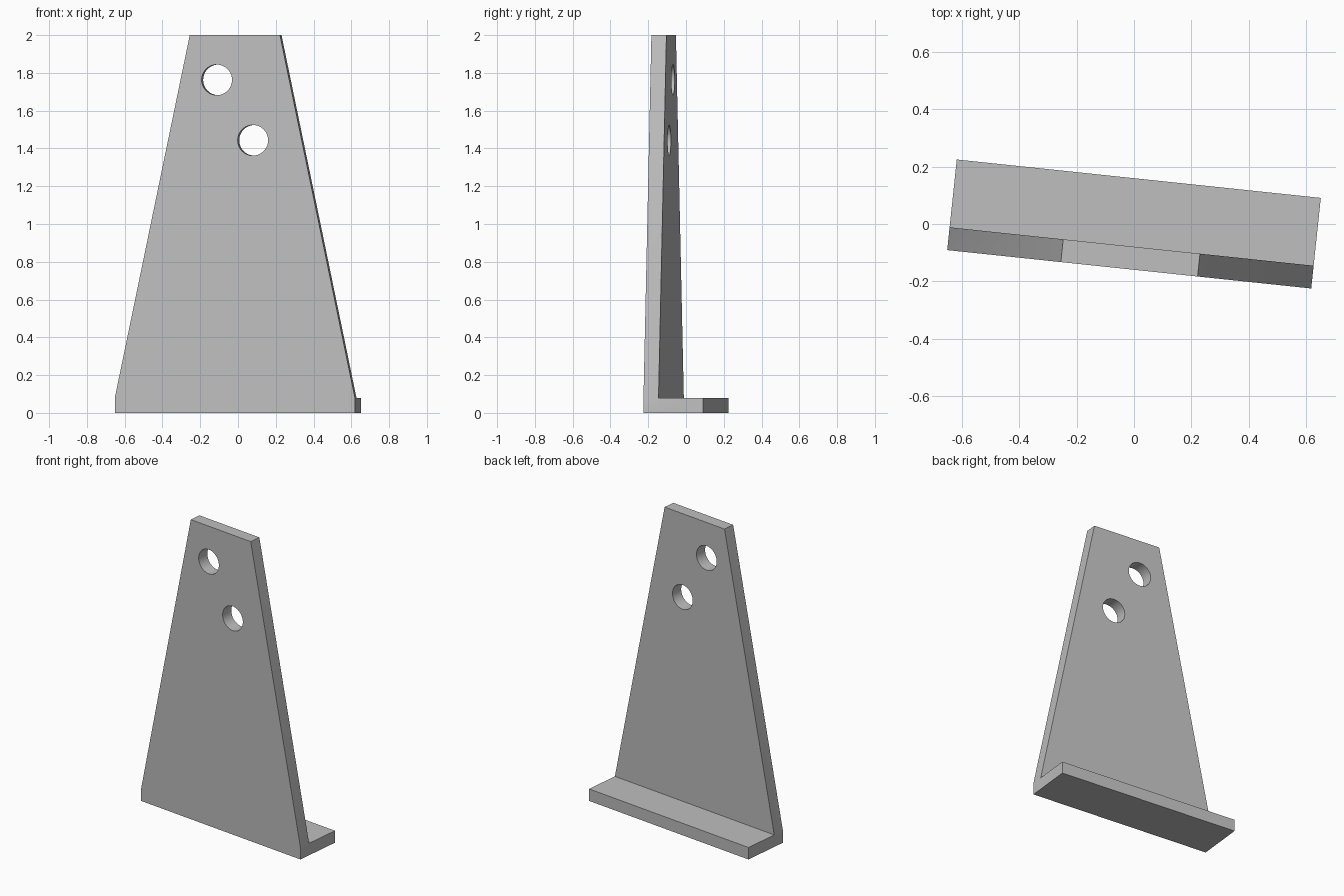
import bpy, bmesh, math
from mathutils import Matrix

cube = bpy.data.objects.get("Cube")
if cube:
    bpy.data.objects.remove(cube, do_unlink=True)

HALF_WIDTH, HALF_DEPTH, THICK, HEIGHT = 0.639, 0.159, 0.08, 2.0
TOP_HALF, HOLE_RADIUS = 0.24, 0.081
TURN = Matrix.Rotation(math.radians(-6.02), 4, "Z")

grey = bpy.data.materials.new("plain grey")
grey.use_nodes = True
colour = (0.52, 0.52, 0.52, 1)
grey.diffuse_color = colour
grey.node_tree.nodes["Principled BSDF"].inputs["Base Color"].default_value = colour


def make_object(name, bm):
    bmesh.ops.recalc_face_normals(bm, faces=bm.faces)
    mesh = bpy.data.meshes.new(name)
    bm.to_mesh(mesh)
    bm.free()
    mesh.materials.append(grey)
    obj = bpy.data.objects.new(name, mesh)
    bpy.context.collection.objects.link(obj)
    return obj


def extrude_profile(name, points, y0, y1):
    """Extrude an (x, z) outline from y0 to y1."""
    bm = bmesh.new()
    face = bm.faces.new([bm.verts.new((x, y0, z)) for x, z in points])
    result = bmesh.ops.extrude_face_region(bm, geom=[face])
    moved = [v for v in result["geom"] if isinstance(v, bmesh.types.BMVert)]
    bmesh.ops.translate(bm, verts=moved, vec=(0, y1 - y0, 0))
    return make_object(name, bm)


def apply_boolean(target, tool, operation):
    tool.hide_render = True
    mod = target.modifiers.new(operation, "BOOLEAN")
    mod.operation, mod.object, mod.solver = operation, tool, "EXACT"
    bpy.context.view_layer.objects.active = target
    bpy.ops.object.modifier_apply(modifier=mod.name)
    bpy.data.objects.remove(tool, do_unlink=True)


# Tapered upright plate, straight beside the foot
bracket = extrude_profile("bracket", [
    (-HALF_WIDTH, 0), (HALF_WIDTH, 0), (HALF_WIDTH, THICK),
    (TOP_HALF, HEIGHT), (-TOP_HALF, HEIGHT), (-HALF_WIDTH, THICK),
], -HALF_DEPTH, -HALF_DEPTH + THICK)

# Two round holes through the plate
for x, z in ((-0.096, 1.763), (0.096, 1.443)):
    bm = bmesh.new()
    place = Matrix.Translation((x, -HALF_DEPTH + THICK / 2, z)) @ Matrix.Rotation(math.pi / 2, 4, "X")
    bmesh.ops.create_cone(bm, cap_ends=True, segments=48, radius1=HOLE_RADIUS,
                          radius2=HOLE_RADIUS, depth=THICK * 2, matrix=place)
    apply_boolean(bracket, make_object("hole_cutter", bm), "DIFFERENCE")

# Flat foot running backwards, merged into the plate
foot = extrude_profile("foot", [
    (-HALF_WIDTH, 0), (HALF_WIDTH, 0), (HALF_WIDTH, THICK), (-HALF_WIDTH, THICK),
], -HALF_DEPTH + THICK, HALF_DEPTH)
apply_boolean(bracket, foot, "UNION")

# Turn the finished bracket slightly and smooth the hole walls
bracket.data.transform(TURN)
bpy.ops.object.select_all(action="DESELECT")
bracket.select_set(True)
bpy.context.view_layer.objects.active = bracket
bpy.ops.object.shade_smooth_by_angle(angle=math.radians(30))
